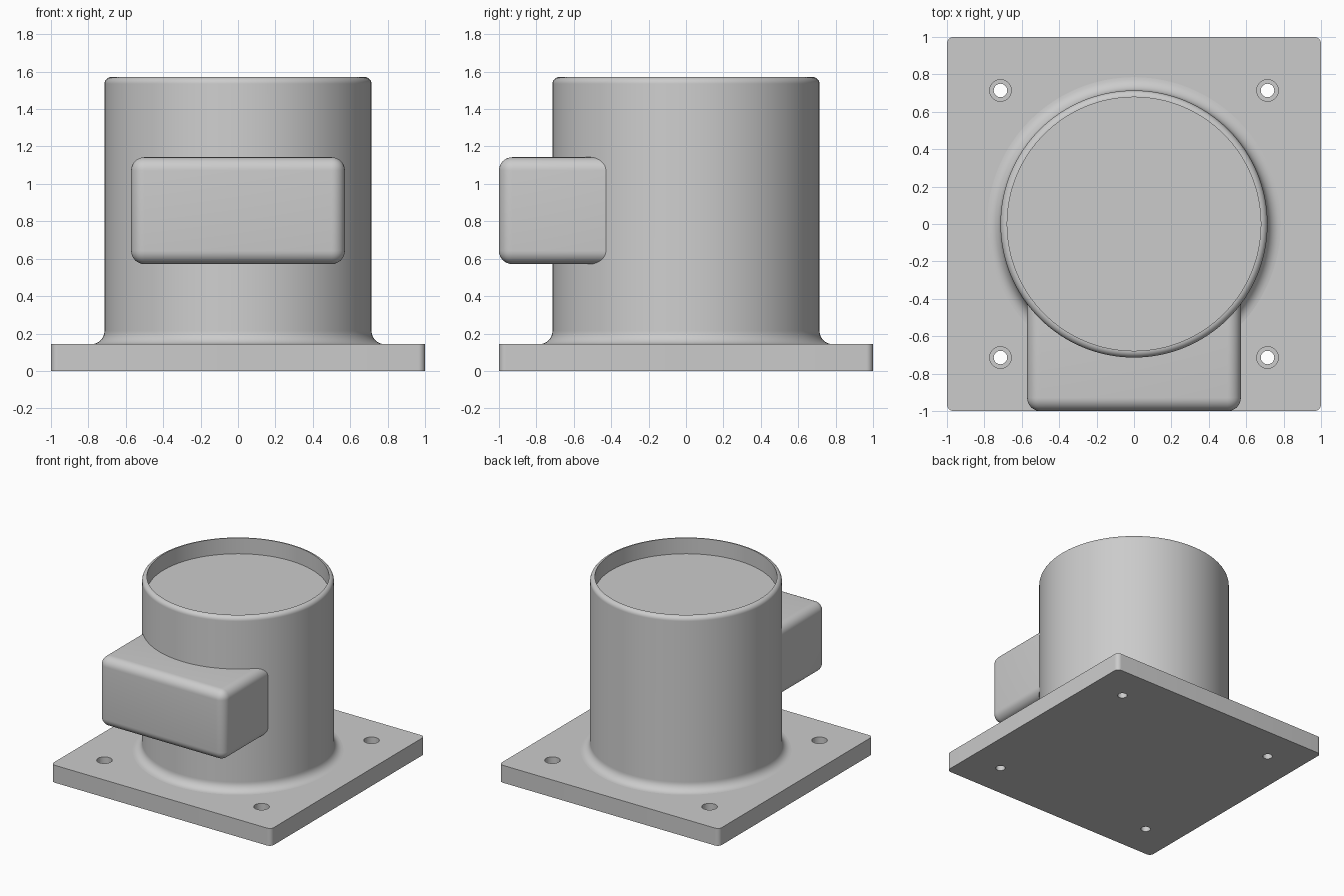
import bpy, bmesh
from math import pi, sin, cos, radians
from mathutils import Matrix, Vector

if "Cube" in bpy.data.objects:
    bpy.data.objects.remove(bpy.data.objects["Cube"])

metal = bpy.data.materials.new("light grey")
GREY = (0.6, 0.6, 0.6, 1)
metal.use_nodes = True
metal.diffuse_color = GREY
metal.node_tree.nodes["Principled BSDF"].inputs["Base Color"].default_value = GREY

PLATE, TOP, RADIUS = 0.143, 1.571, 0.714


def make(name, bm):
    """Turn a bmesh into a grey object."""
    bmesh.ops.recalc_face_normals(bm, faces=bm.faces)
    mesh = bpy.data.meshes.new(name)
    bm.to_mesh(mesh)
    bm.free()
    mesh.materials.append(metal)
    obj = bpy.data.objects.new(name, mesh)
    bpy.context.collection.objects.link(obj)
    return obj


def smooth(obj):
    bpy.ops.object.select_all(action="DESELECT")
    obj.select_set(True)
    bpy.context.view_layer.objects.active = obj
    bpy.ops.object.shade_smooth_by_angle(angle=radians(35))


def box(name, size, centre, radius, pick):
    """Box whose edges chosen by pick are rounded."""
    bm = bmesh.new()
    bmesh.ops.create_cube(bm, size=1)
    bmesh.ops.scale(bm, vec=size, verts=bm.verts)
    bmesh.ops.translate(bm, vec=centre, verts=bm.verts)
    bmesh.ops.bevel(bm, geom=[e for e in bm.edges if pick(e)], offset=radius,
                    segments=8, profile=0.5, affect="EDGES")
    return make(name, bm)


def arc(r, z, rad, a0, a1, n=8):
    """Fillet points around (r, z)."""
    angles = [radians(a0 + (a1 - a0) * i / n) for i in range(n + 1)]
    return [(r + rad * cos(a), z + rad * sin(a)) for a in angles]


def lathe(name, profile, steps=128):
    bm = bmesh.new()
    verts = [bm.verts.new((r, 0, z)) for r, z in profile]
    edges = [bm.edges.new(pair) for pair in zip(verts, verts[1:])]
    bmesh.ops.spin(bm, geom=verts + edges, cent=(0, 0, 0), axis=(0, 0, 1),
                   angle=2 * pi, steps=steps)
    bmesh.ops.remove_doubles(bm, verts=bm.verts, dist=0.0001)
    return make(name, bm)


# Mounting plate with rounded upright corners
plate = box("base_plate", (2, 2, PLATE), (0, 0, PLATE / 2), 0.036,
            lambda e: abs(e.verts[0].co.z - e.verts[1].co.z) > 0.01)

# Counterbored bolt holes at the four corners
for radius, low in ((0.036, -0.1), (0.058, PLATE / 2)):
    bm = bmesh.new()
    for x in (-RADIUS, RADIUS):
        for y in (-RADIUS, RADIUS):
            bmesh.ops.create_cone(bm, cap_ends=True, segments=32, depth=0.4,
                                  radius1=radius, radius2=radius,
                                  matrix=Matrix.Translation((x, y, low + 0.2)))
    cutter = make("hole_cutter", bm)
    cutter.hide_render = True
    mod = plate.modifiers.new("holes", "BOOLEAN")
    mod.operation, mod.solver, mod.object = "DIFFERENCE", "EXACT", cutter
    bpy.context.view_layer.objects.active = plate
    bpy.ops.object.modifier_apply(modifier=mod.name)
    bpy.data.objects.remove(cutter)
smooth(plate)

# Cylindrical housing: foot fillet, wall, rounded rim and sunken lid
FOOT, RIM, RECESS = 0.071, 0.036, 0.13
profile = arc(RADIUS + FOOT, PLATE + FOOT, FOOT, 270, 180)
profile += arc(RADIUS - RIM, TOP - RIM, RIM, 0, 90)
profile += [(RADIUS - RIM, TOP - RECESS), (0, TOP - RECESS)]
smooth(lathe("housing", profile))

# Terminal box on the front, rounded on every edge
smooth(box("terminal_box", (1.143, 0.8, 0.571), (0, -0.6, 0.857), 0.071,
           lambda e: True))
